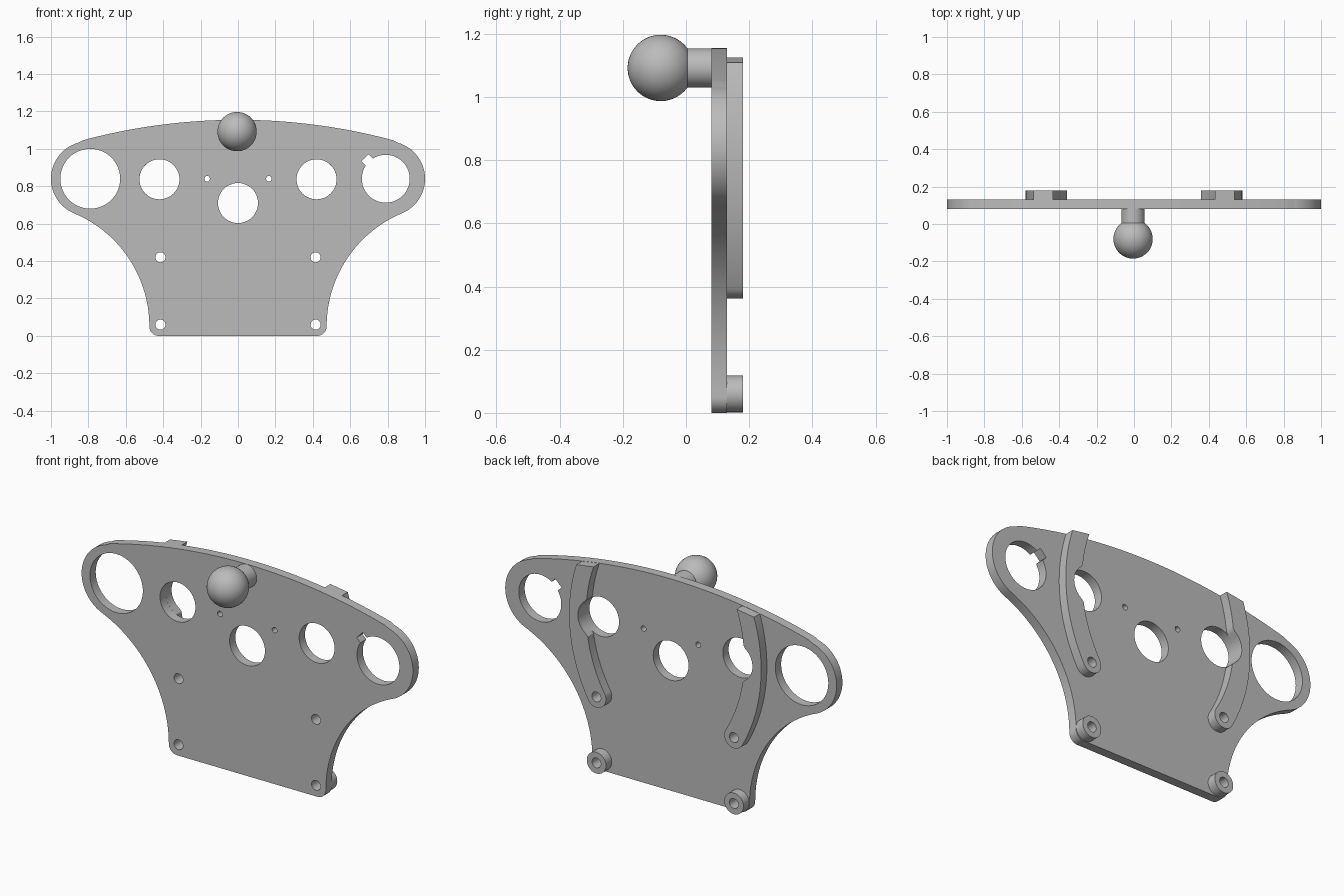
import bpy
from math import sin, cos, atan2, asin, sqrt, radians, degrees, hypot

cube = bpy.data.objects.get("Cube")
if cube:
    bpy.data.objects.remove(cube, do_unlink=True)

GREY = bpy.data.materials.new("light grey")
GREY.use_nodes = True
GREY.diffuse_color = (0.5, 0.5, 0.5, 1)
GREY.node_tree.nodes["Principled BSDF"].inputs["Base Color"].default_value = (0.5, 0.5, 0.5, 1)


def arc(cx, cz, r, a0, a1, n=32):
    """Points along an arc, angles in degrees."""
    angles = [radians(a0 + (a1 - a0) * i / n) for i in range(n + 1)]
    return [(cx + r * cos(a), cz + r * sin(a)) for a in angles]


def circle(cx, cz, r, n=48):
    return arc(cx, cz, r, 0, 360, n)[:-1]


def mirrored(points):
    return [(-x, z) for x, z in reversed(points)]


def finish(obj, name):
    obj.name = name
    obj.data.materials.clear()
    obj.data.materials.append(GREY)
    bpy.ops.object.shade_smooth_by_angle(angle=radians(30))


def slab(name, loops, y0, y1):
    """Filled outline with holes, given thickness from y0 to y1."""
    curve = bpy.data.curves.new(name, "CURVE")
    curve.dimensions = "2D"
    curve.fill_mode = "BOTH"
    curve.extrude = (y1 - y0) / 2
    for points in loops:
        spline = curve.splines.new("POLY")
        spline.points.add(len(points) - 1)
        for p, (x, z) in zip(spline.points, points):
            p.co = (x, z, 0, 1)
        spline.use_cyclic_u = True
    obj = bpy.data.objects.new(name, curve)
    bpy.context.collection.objects.link(obj)
    obj.location.y = (y0 + y1) / 2
    obj.rotation_euler.x = radians(90)
    bpy.ops.object.select_all(action="DESELECT")
    obj.select_set(True)
    bpy.context.view_layer.objects.active = obj
    bpy.ops.object.convert(target="MESH")
    bpy.ops.object.transform_apply(location=True, rotation=True, scale=True)
    finish(bpy.context.object, name)


FRONT, MID, BACK = 0.08, 0.13, 0.18
TOP_R, TOP_Z = 3.2, -2.045
END_X, END_Z, END_R = 0.8, 0.84, 0.2
PIN_X, LOW_Z, HIGH_Z, PIN_R, BOSS_R = 0.415, 0.06, 0.42, 0.027, 0.058
HOLE_X, HOLE_Z, HOLE_R = 0.42, 0.837, 0.107

# plate outline: crown, rounded end, side scoop, bottom corner
SCOOP_X, SCOOP_Z = 1.13, 0.05
top_a = degrees(atan2(END_Z - TOP_Z, END_X))
scoop_a = degrees(atan2(END_Z - SCOOP_Z, END_X - SCOOP_X))
scoop_r = hypot(END_X - SCOOP_X, END_Z - SCOOP_Z) - END_R
half = arc(0, TOP_Z, TOP_R, 90, top_a)[:-1]
half += arc(END_X, END_Z, END_R, top_a, scoop_a - 180, 48)
half += arc(SCOOP_X, SCOOP_Z, scoop_r, scoop_a, 180, 40)[1:]
half += arc(SCOOP_X - scoop_r - 0.05, 0.05, 0.05, 0, -90, 12)[1:]
outline = half + mirrored(half)[:-1]

# round hole with a small square key slot at its upper inner edge
slot_w, slot_r, key_r = 0.0265, 0.157, 0.128
d = degrees(asin(slot_w / key_r))
keyed = arc(0.79, END_Z, key_r, 135 + d, 495 - d, 48)
keyed += arc(0.79, END_Z, hypot(slot_r, slot_w), 135 - degrees(atan2(slot_w, slot_r)),
             135 + degrees(atan2(slot_w, slot_r)), 1)

holes = [keyed, circle(-0.79, END_Z, 0.16), circle(0, 0.71, HOLE_R)]
for s in (-1, 1):
    holes += [circle(s * HOLE_X, HOLE_Z, HOLE_R), circle(s * 0.165, END_Z, 0.015, 20),
              circle(s * PIN_X, LOW_Z, PIN_R, 24), circle(s * PIN_X, HIGH_Z, PIN_R, 24)]
slab("face_plate", [outline] + holes, FRONT, MID)

# curved rib: tapering arc that ends in a round boss, cleared around the hole
RIB_X, RIB_Z = -0.33, 0.846
rib_r = hypot(PIN_X - RIB_X, HIGH_Z - RIB_Z)
low_a = degrees(atan2(HIGH_Z - RIB_Z, PIN_X - RIB_X))


def rib_side(sign, top, n=48):
    pts = []
    for i in range(n + 1):
        t = i / n
        a = radians(low_a + (top - low_a) * t)
        r = rib_r + sign * (BOSS_R - 0.011 * t)
        x, z = RIB_X + r * cos(a), RIB_Z + r * sin(a)
        gap = hypot(x - HOLE_X, z - HOLE_Z)
        if sign < 0 and gap < HOLE_R:
            # push the inner edge out to the hole rim
            x = HOLE_X + sqrt(HOLE_R ** 2 - (z - HOLE_Z) ** 2)
        pts.append((x, z))
    return pts


rib = rib_side(1, 16.9)[::-1]
rib += arc(PIN_X, HIGH_Z, BOSS_R, low_a, low_a - 180, 20)[1:-1]
rib += rib_side(-1, 20.1)

for side, s in (("left", 1), ("right", -1)):
    slab(side + "_rib", [rib if s > 0 else mirrored(rib), circle(s * PIN_X, HIGH_Z, PIN_R, 24)],
         MID, BACK)
    slab(side + "_lower_boss", [circle(s * PIN_X, LOW_Z, BOSS_R, 40),
                                circle(s * PIN_X, LOW_Z, PIN_R, 24)], MID, BACK)

# ball mount on the front
BALL_X, BALL_Z = -0.005, 1.092
bpy.ops.mesh.primitive_cylinder_add(vertices=48, radius=0.062, depth=0.15,
                                    location=(BALL_X, 0.01, BALL_Z), rotation=(radians(90), 0, 0))
finish(bpy.context.object, "ball_neck")
bpy.ops.mesh.primitive_uv_sphere_add(segments=48, ring_count=24, radius=0.105,
                                     location=(BALL_X, -0.08, BALL_Z), rotation=(radians(90), 0, 0))
finish(bpy.context.object, "mount_ball")
